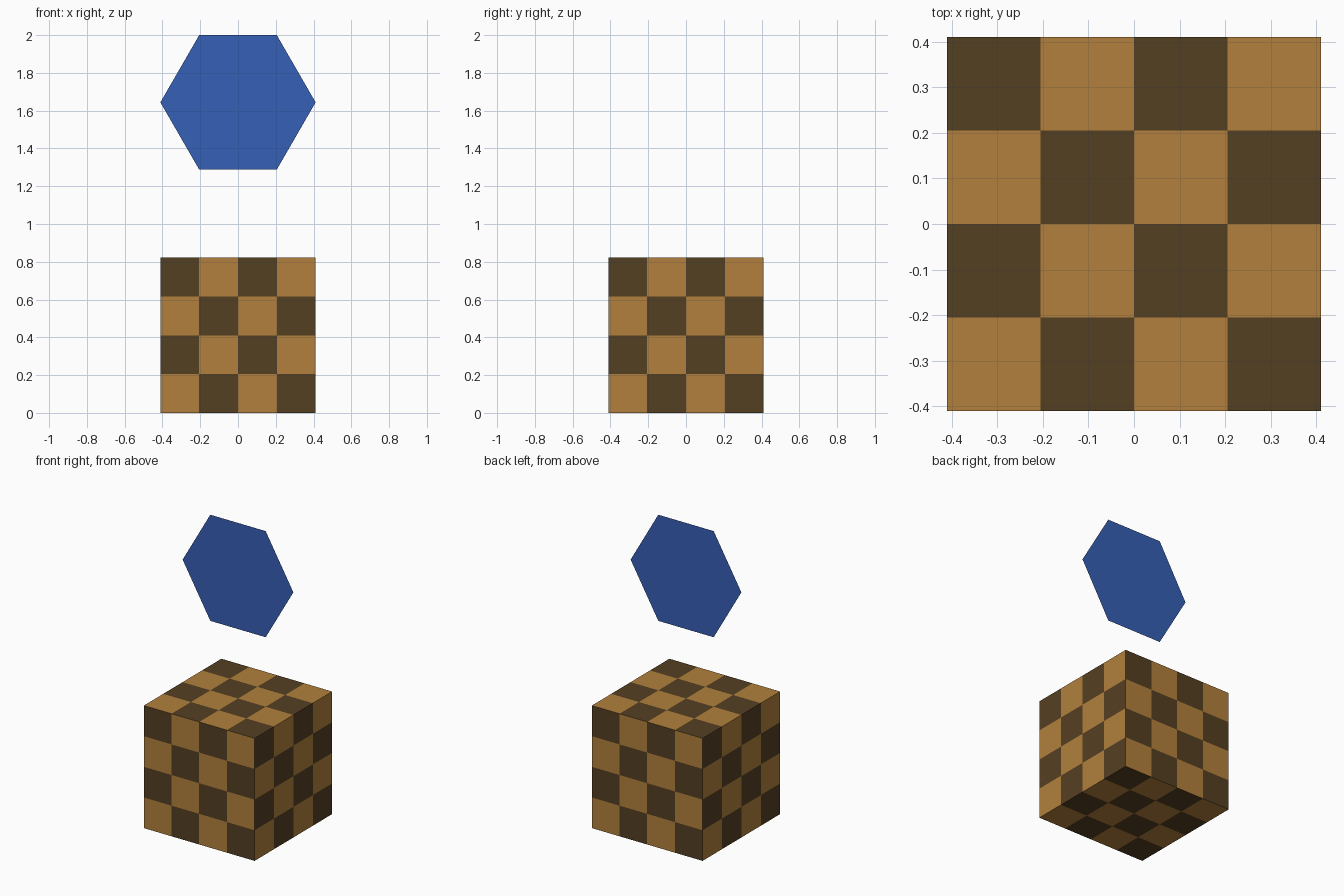
import bpy, bmesh, math
from mathutils import Matrix

if "Cube" in bpy.data.objects:
    bpy.data.objects.remove(bpy.data.objects["Cube"])

S = 0.411            # half the cube's side, also the hexagon's radius
CELL = S / 2         # four checks along each side


def material(name, rgb):
    m = bpy.data.materials.new(name)
    m.diffuse_color = (*rgb, 1)
    m.use_nodes = True
    m.node_tree.nodes["Principled BSDF"].inputs["Base Color"].default_value = m.diffuse_color
    return m


def add_object(name, bm, z, mats):
    mesh = bpy.data.meshes.new(name)
    bm.to_mesh(mesh)
    bm.free()
    for m in mats:
        mesh.materials.append(m)
    ob = bpy.data.objects.new(name, mesh)
    ob.location.z = z
    bpy.context.collection.objects.link(ob)
    return ob


tan = material("light_tan", (0.445, 0.216, 0.045))
brown = material("dark_brown", (0.091, 0.050, 0.016))
blue = material("blue", (0.037, 0.117, 0.468))

# Checkered cube: each side cut into 4 x 4 cells, light cell at its lower left
bm = bmesh.new()
bmesh.ops.create_cube(bm, size=2 * S)
bmesh.ops.subdivide_edges(bm, edges=bm.edges[:], cuts=3, use_grid_fill=True)
bm.normal_update()
for f in bm.faces:
    c, n = f.calc_center_median(), f.normal
    axis = max(range(3), key=lambda a: abs(n[a]))
    parity = sum(math.floor((c[a] + S) / CELL) for a in range(3) if a != axis)
    # left, back and bottom run the other way round
    flipped = (n[axis] > 0) == (axis == 1)
    f.material_index = (parity + flipped) % 2
add_object("checkered_cube", bm, S, [tan, brown])

# Flat upright hexagon floating above the cube
bm = bmesh.new()
corners = [bm.verts.new((S * math.cos(i * math.pi / 3), 0, S * math.sin(i * math.pi / 3)))
           for i in range(6)]
bm.faces.new(corners)
add_object("hexagon_panel", bm, 4 * S, [blue])
